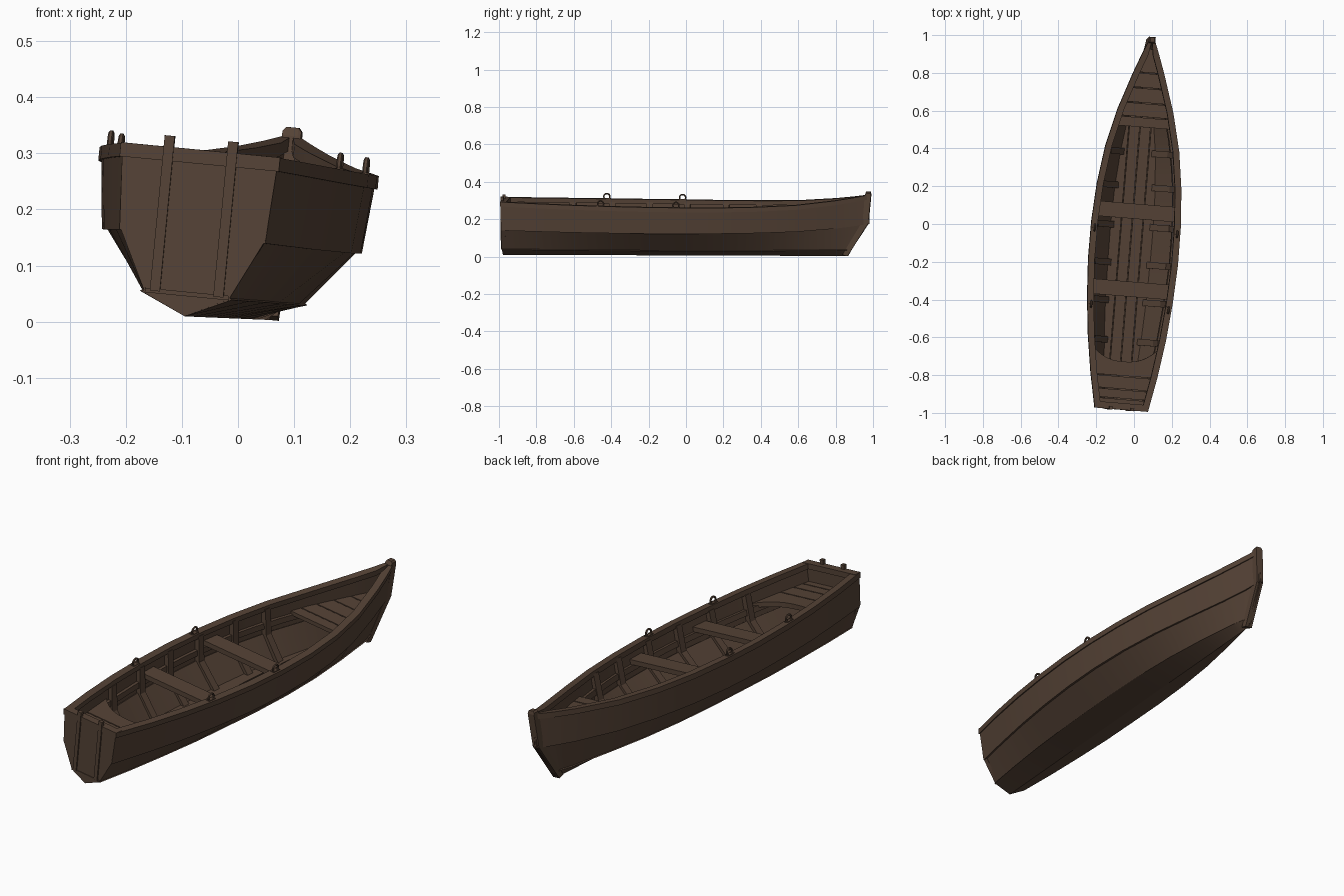
import bpy, bmesh, math
from mathutils import Matrix

if "Cube" in bpy.data.objects:
    bpy.data.objects.remove(bpy.data.objects["Cube"])

wood = bpy.data.materials.new("dark brown wood")
wood.diffuse_color = (0.092, 0.056, 0.037, 1)
wood.use_nodes = True
wood.node_tree.nodes["Principled BSDF"].inputs["Base Color"].default_value = wood.diffuse_color

# The boat lies heeled and turned a little
POSE = (Matrix.Translation((-0.015, 0, 0.006)) @ Matrix.Rotation(math.radians(-4.7), 4, 'Z')
        @ Matrix.Rotation(math.radians(5.5), 4, 'Y') @ Matrix.Rotation(math.radians(-0.2), 4, 'X'))

# Hull stations: y, sheer half width and z, upper chine half width and z, lower chine half width and z
ST = [(-0.98, .143, .297, .131, .149, .076, .038),
      (-0.80, .178, .292, .161, .147, .094, .038),
      (-0.60, .208, .287, .190, .145, .108, .038),
      (-0.40, .228, .283, .210, .144, .117, .037),
      (-0.20, .239, .280, .222, .143, .120, .037),
      (0.00, .238, .278, .222, .143, .120, .036),
      (0.20, .225, .277, .208, .143, .114, .036),
      (0.40, .197, .279, .178, .144, .098, .036),
      (0.60, .149, .285, .130, .147, .070, .036),
      (0.80, .083, .303, .066, .158, .034, .035),
      (0.90, .046, .316, .032, .168, .012, .035),
      (0.985, .012, .330, .008, .180, .006, .036)]
BOW_Y = 0.89  # the lower chine and keel stop short at the raked stem


def station(y):
    """Hull values at any y."""
    y = min(max(y, ST[0][0]), ST[-1][0])
    for a, b in zip(ST, ST[1:]):
        if y <= b[0]:
            t = (y - a[0]) / (b[0] - a[0])
            return [p + (q - p) * t for p, q in zip(a, b)]


def inner(y, z):
    """Half width of the inside of the hull at height z."""
    _, sx, sz, ux, uz, lx, lz = station(y)
    pts = [(0, 0), (lx, lz), (ux, uz), (sx, sz)]
    for (xa, za), (xb, zb) in zip(pts, pts[1:]):
        if z <= zb or xb == sx:
            return max(xa + (xb - xa) * (z - za) / (zb - za) - 0.014, 0.002)


def make(name, bm, smooth=False):
    bmesh.ops.recalc_face_normals(bm, faces=bm.faces[:])
    me = bpy.data.meshes.new(name)
    bm.to_mesh(me)
    bm.free()
    me.materials.append(wood)
    ob = bpy.data.objects.new(name, me)
    bpy.context.collection.objects.link(ob)
    ob.matrix_world = POSE
    if smooth:
        bpy.ops.object.select_all(action='DESELECT')
        ob.select_set(True)
        bpy.context.view_layer.objects.active = ob
        bpy.ops.object.shade_smooth_by_angle(angle=math.radians(30))
    return ob


def loft(name, sections, smooth=False):
    """Skin closed sections, capped at both ends."""
    bm = bmesh.new()
    rings = [[bm.verts.new(p) for p in s] for s in sections]
    n = len(rings[0])
    for a, b in zip(rings, rings[1:]):
        for i in range(n):
            j = (i + 1) % n
            bm.faces.new((a[i], a[j], b[j], b[i]))
    bm.faces.new(rings[0])
    bm.faces.new(rings[-1])
    return make(name, bm, smooth)


def slab(name, pts, z, thick):
    return loft(name, [[(x, y, h) for x, y in pts] for h in (z, z - thick)])


def box(name, x0, x1, y0, y1, z0, z1):
    return slab(name, [(x0, y0), (x1, y0), (x1, y1), (x0, y1)], z1, z1 - z0)


T = 0.012
for side, s in (("left", -1), ("right", 1)):
    top, mid, low, rail = [], [], [], []
    for i, (y, sx, sz, ux, uz, lx, lz) in enumerate(ST):
        sx -= 0.004
        yl = min(y, BOW_Y - 0.02 + 0.02 * (i == len(ST) - 1))
        yk = min(y, 0.87 if i == len(ST) - 1 else 0.86)
        n = lambda x: s * max(x - T, 0.001)
        # lapped strakes: upper edge of each tucked behind the one above
        top.append([(s * ux, y, uz - .006), (s * sx, y, sz - .005), (n(sx), y, sz - .005), (n(ux), y, uz - .006)])
        k = max(ux - .006, .004)
        mid.append([(s * lx, yl, lz), (s * k, y, uz), (n(k), y, uz + .006), (n(lx), yl, lz + .008)])
        low.append([(0, yk, 0), (s * (lx + .005), yl, lz - .001), (s * max(lx - .01, .002), yl, lz + .01), (0, yk, T)])
        gx = max(sx - .030, 0.0)
        w = sx + .004
        rail.append([(s * w, y, sz - .024), (s * w, y, sz), (s * gx, y, sz), (s * gx, y, sz - .024)])
    loft(side + "_top_strake", top, True)
    loft(side + "_bilge_strake", mid, True)
    loft(side + "_bottom_strake", low, True)
    loft(side + "_gunwale", rail, True)

    # seat stringer along the inside
    ys = [-0.72 + 0.13 * i for i in range(11)]
    loft(side + "_stringer", [[(s * (inner(y, z) - d), y, z) for z, d in
         ((.175, -.004), (.2, -.004), (.2, .012), (.175, .012))] for y in ys], True)

    # ribs bent along the hull
    for y in (-0.62, -0.41, -0.21, -0.01, 0.2, 0.38):
        zs = (.262, .2, .145, .09, .045)
        prof = [(inner(y, z) + .003, z) for z in zs] + [(inner(y, z) - .02, z + .004) for z in zs[::-1]]
        loft(side + "_rib", [[(s * x, yy, z) for x, z in prof] for yy in (y - .017, y + .017)])

    # oarlock rings and their pads
    for y in (-0.44, -0.035):
        _, sx, sz, *_ = station(y)
        bm = bmesh.new()
        N, M = 14, 6
        vs = [[bm.verts.new((s * (sx - .018) + .005 * math.cos(b),
                             y + (.0165 + .0045 * math.sin(b)) * math.cos(a),
                             sz + .011 + (.0165 + .0045 * math.sin(b)) * math.sin(a)))
               for b in [2 * math.pi * j / M for j in range(M)]]
              for a in [2 * math.pi * i / N for i in range(N)]]
        for i in range(N):
            for j in range(M):
                bm.faces.new((vs[i][j], vs[i][(j + 1) % M], vs[(i + 1) % N][(j + 1) % M], vs[(i + 1) % N][j]))
        make(side + "_oarlock", bm, True)
        c = s * (sx - .018)
        box(side + "_oarlock_pad", c - .009, c + .009, y - .02, y + .02, sz - .005, sz + .003)

    # battens on the transom, standing above the rim
    c = s * .057
    box(side + "_transom_batten", c - .009, c + .009, -.988, -.972, .04, .318)

# transom board and its top beam
_, sx, sz, ux, uz, lx, lz = ST[0]
half = [(lx, lz), (ux, uz), (sx - .003, sz - .004)]
outline = [(0, 0)] + half + [(-x, z) for x, z in half[::-1]]
loft("transom", [[(x, y, z) for x, z in outline] for y in (-.982, -.96)])
box("transom_rail", -sx, sx, -.985, -.95, sz - .024, sz + .001)
box("transom_sill", -.075, .075, -.985, -.975, .036, .044)

# stem post with a narrowed head
stem = [(.868, 0), (.98, .178), (.995, .33), (.992, .345), (.968, .345), (.962, .33), (.95, .19), (.84, .008)]
loft("stem_post", [[(x, y, z if abs(x) < .013 else min(z, .338)) for y, z in stem]
                   for x in (-.017, -.011, .011, .017)])

# floor boards
FLOOR = .05
for i in range(4):
    a, b = -.116 + i * .058 + .002, -.116 + (i + 1) * .058 - .002
    ys = [-.78 + j * .135 for j in range(11)]
    lim = lambda x, y: max(-inner(y, FLOOR), min(inner(y, FLOOR), x))
    slab("floor_board", [(lim(a, y), y) for y in ys] + [(lim(b, y), y) for y in ys[::-1]], FLOOR, .014)


def cross_plank(name, y0, y1, z, thick):
    w0, w1 = inner(y0, z) + .004, inner(y1, z) + .004
    return slab(name, [(-w0, y0), (w0, y0), (w1, y1), (-w1, y1)], z, thick)


# rowing seats
for y in (-.345, .068):
    cross_plank("rowing_seat", y - .04, y + .04, .222, .022)

# bow platform planks
for a, b in ((.515, .565), (.57, .64), (.645, .72), (.725, .8), (.805, .93)):
    cross_plank("bow_plank", a, b, .212, .018)

# stern bench planks, the front one with a hollow edge
for a, b in ((-.965, -.93), (-.925, -.88), (-.875, -.81)):
    cross_plank("stern_plank", a, b, .212, .018)
w0, w1 = inner(-.805, .212) + .004, inner(-.65, .212) + .004
arc = [(w1 * t, -.73 + .08 * abs(t) ** 2.5) for t in [1 - i / 6 for i in range(13)]]
slab("stern_bench_front", [(-w0, -.805), (w0, -.805)] + arc, .212, .022)
